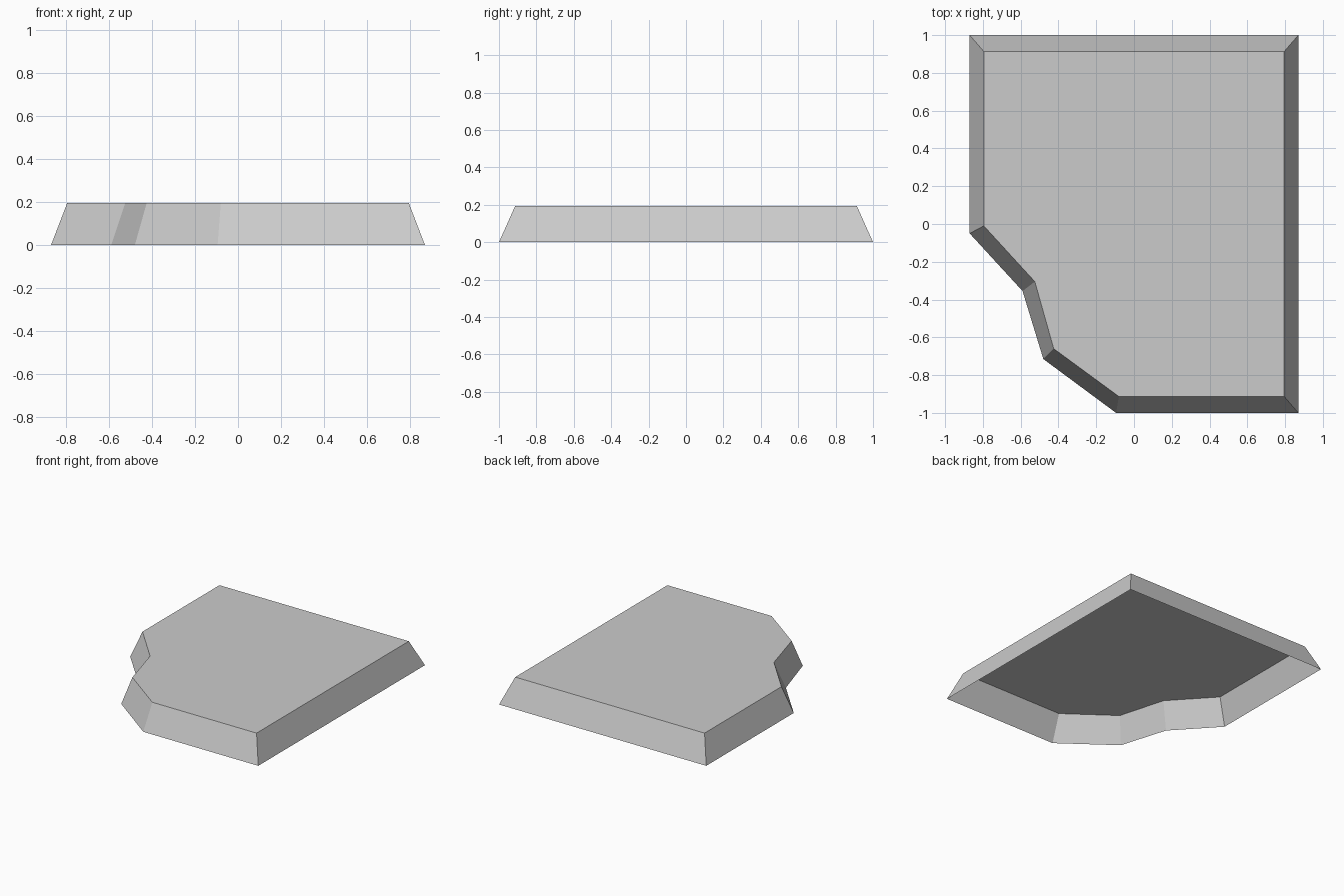
import bpy
import bmesh

cube = bpy.data.objects.get("Cube")
if cube:
    bpy.data.objects.remove(cube, do_unlink=True)

HEIGHT = 0.195

# Matching outlines, counter-clockwise from the back right corner
foot = [(-0.87, 1), (-0.87, -0.05), (-0.59, -0.355), (-0.48, -0.715),
        (-0.095, -1), (0.87, -1), (0.87, 1)]
deck = [(-0.795, 0.913), (-0.795, -0.01), (-0.525, -0.305), (-0.425, -0.66),
        (-0.08, -0.913), (0.795, -0.913), (0.795, 0.913)]

# Flat grey stone
grey = bpy.data.materials.new("stone grey")
grey.use_nodes = True
colour = (0.6, 0.6, 0.6, 1)
grey.diffuse_color = colour
grey.node_tree.nodes["Principled BSDF"].inputs["Base Color"].default_value = colour

# Thin shell: flat top and sloping sides, open underneath
bm = bmesh.new()
lower = [bm.verts.new((x, y, 0)) for x, y in foot]
upper = [bm.verts.new((x, y, HEIGHT)) for x, y in deck]
bm.faces.new(upper)
for i in range(len(foot)):
    j = (i + 1) % len(foot)
    bm.faces.new((lower[i], lower[j], upper[j], upper[i]))

mesh = bpy.data.meshes.new("sloped_slab")
bm.to_mesh(mesh)
bm.free()
mesh.materials.append(grey)
slab = bpy.data.objects.new("sloped_slab", mesh)
bpy.context.collection.objects.link(slab)
